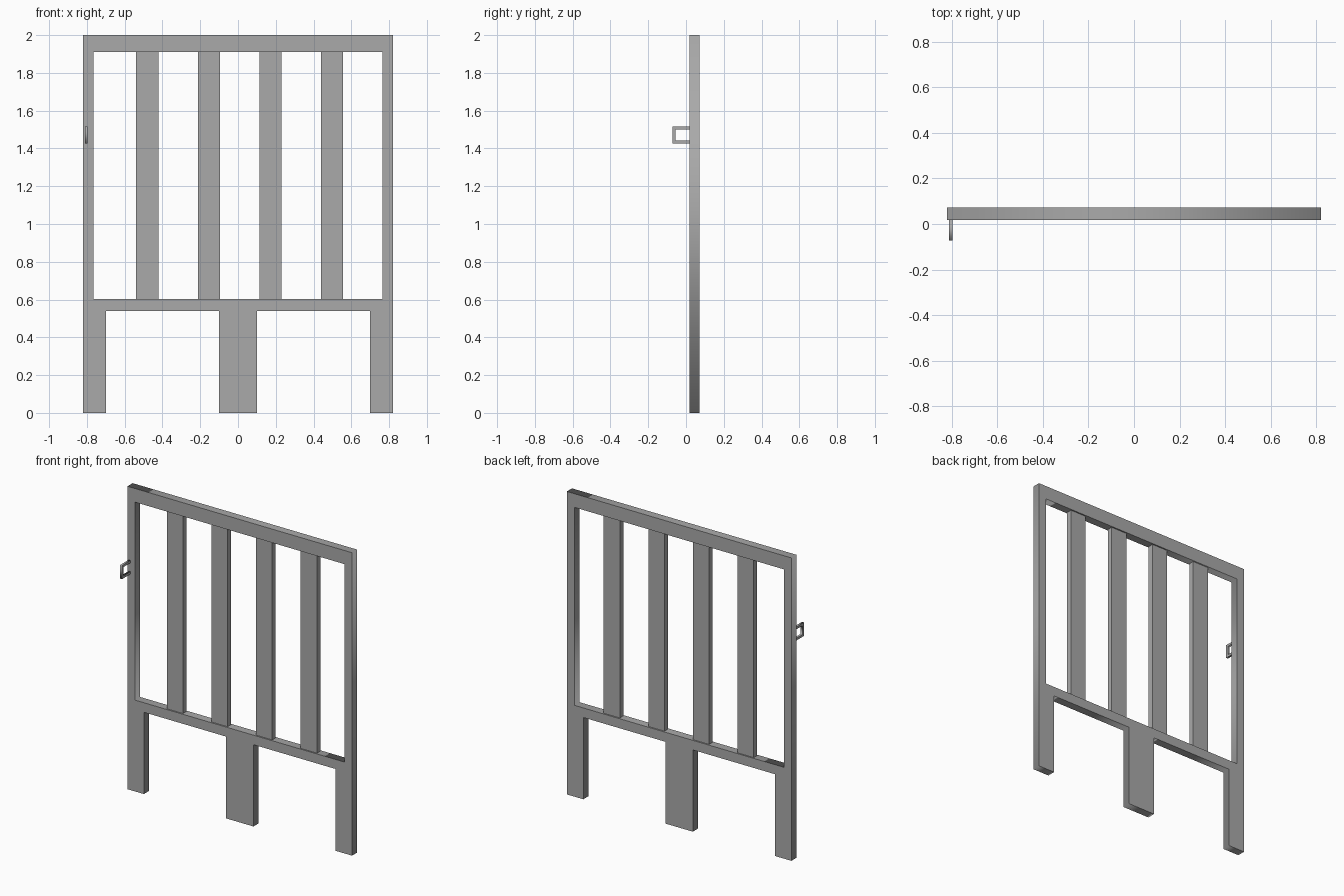
import bpy
from math import pi

old = bpy.data.objects.get("Cube")
if old:
    bpy.data.objects.remove(old, do_unlink=True)

grey = bpy.data.materials.new("plain_grey")
grey.use_nodes = True
colour = (0.4, 0.4, 0.4, 1)
grey.diffuse_color = colour
grey.node_tree.nodes["Principled BSDF"].inputs["Base Color"].default_value = colour


def plate(name, outlines, depth, location, rotation):
    """Flat outline, with optional holes, given an even thickness."""
    curve = bpy.data.curves.new(name, "CURVE")
    curve.dimensions = "2D"
    curve.fill_mode = "BOTH"
    curve.extrude = depth / 2
    for points in outlines:
        spline = curve.splines.new("POLY")
        spline.points.add(len(points) - 1)
        for point, (u, v) in zip(spline.points, points):
            point.co = (u, v, 0, 1)
        spline.use_cyclic_u = True
    curve.materials.append(grey)
    obj = bpy.data.objects.new(name, curve)
    bpy.context.collection.objects.link(obj)
    obj.location = location
    obj.rotation_euler = rotation
    bpy.ops.object.select_all(action="DESELECT")
    obj.select_set(True)
    bpy.context.view_layer.objects.active = obj
    bpy.ops.object.convert(target="MESH")
    return obj


def box(name, low, high):
    bpy.ops.mesh.primitive_cube_add(size=1)
    obj = bpy.context.object
    obj.name = name
    obj.location = [(a + b) / 2 for a, b in zip(low, high)]
    obj.scale = [b - a for a, b in zip(low, high)]
    obj.data.materials.append(grey)
    bpy.ops.object.transform_apply(location=False, rotation=False, scale=True)


def mirrored(half):
    return half + [(-x, z) for x, z in reversed(half)]


# Frame with three feet and one tall opening
half_width, inner, front, back = 0.82, 0.765, 0.018, 0.072
rail_bottom, rail_top, head_bottom = 0.54, 0.603, 1.91
middle = (front + back) / 2
outer = mirrored([(0.1, 0), (0.1, rail_bottom), (0.7, rail_bottom),
                  (0.7, 0), (half_width, 0), (half_width, 2)])
opening = mirrored([(inner, rail_top), (inner, head_bottom)])
plate("gate_frame", [outer, opening], back - front, (0, middle, 0), (pi / 2, 0, 0))

# Thinner vertical slats inside the opening
for i in range(4):
    x = -0.48 + i * 0.326
    box(f"slat_{i + 1}", (x - 0.059, middle - 0.018, rail_top),
        (x + 0.059, middle + 0.018, head_bottom))

# Square latch loop at the right edge, open towards the frame
t, tip, low, high = 0.016, -0.072, 1.427, 1.517
loop = [(front, low), (tip, low), (tip, high), (front, high),
        (front, high - t), (tip + t, high - t), (tip + t, low + t), (front, low + t)]
plate("latch_loop", [loop], 0.014, (-0.804, 0, 0), (pi / 2, 0, pi / 2))
